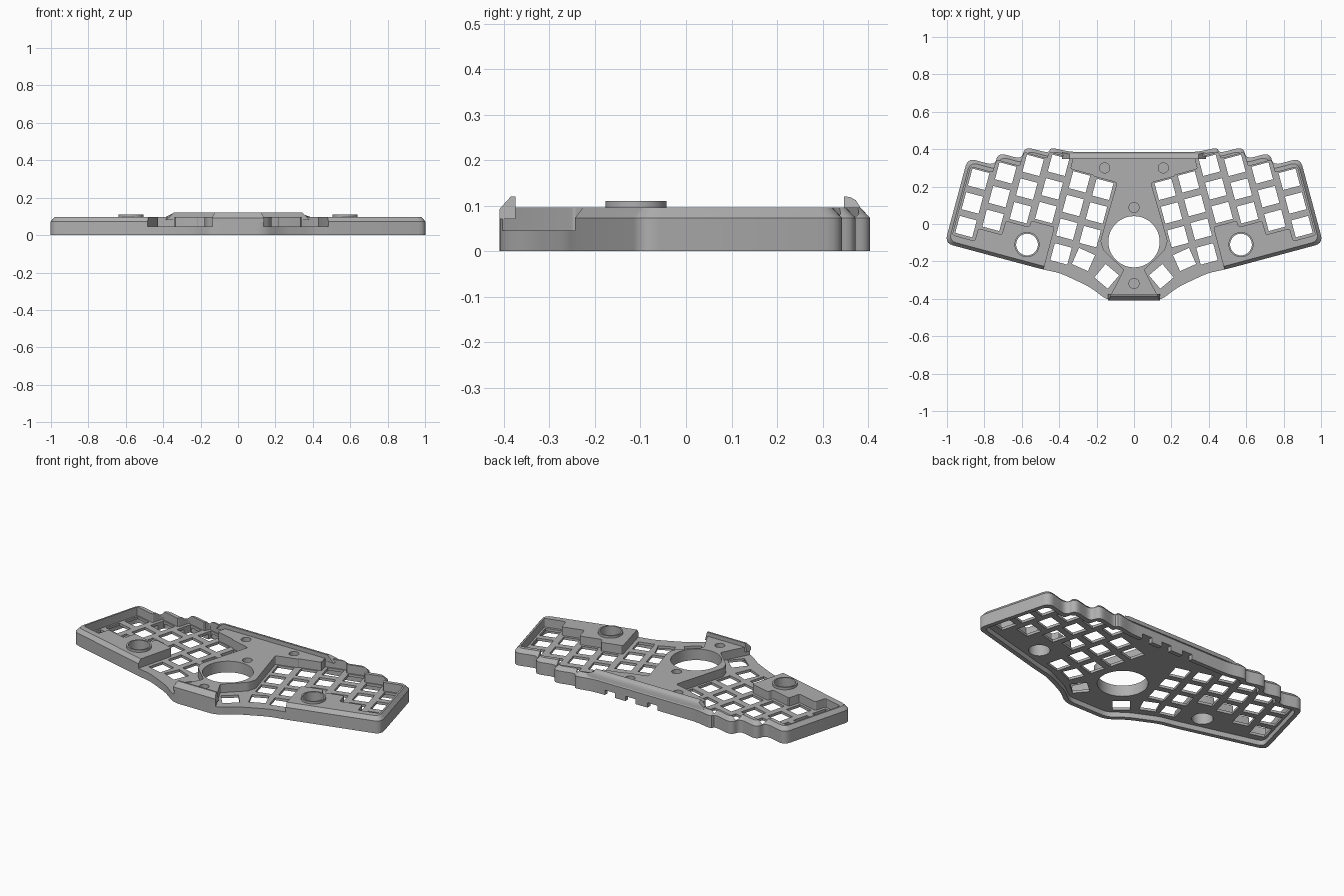
import bpy, bmesh
from math import cos, sin, radians, pi
from mathutils import Vector, Matrix

cube = bpy.data.objects.get("Cube")
if cube:
    bpy.data.objects.remove(cube)

TILT = radians(15)
PITCH, HOLE = 0.131, 0.047
FLOOR, DECK, LEDGE = 0.045, 0.096, 0.073
SIDES = (1, -1)

grey = bpy.data.materials.new("warm_grey_plastic")
grey.use_nodes = True
colour = (0.43, 0.43, 0.43, 1)
grey.diffuse_color = colour
grey.node_tree.nodes["Principled BSDF"].inputs["Base Color"].default_value = colour


def tilted(u, v):
    """Point in the tilted key grid of the left half."""
    return Vector((u * cos(TILT) - v * sin(TILT), u * sin(TILT) + v * cos(TILT)))


def rounded(points, reach, steps=5):
    """Replace each corner of a closed polygon by a short curve."""
    result = []
    for i, p in enumerate(points):
        a, b = points[i - 1] - p, points[(i + 1) % len(points)] - p
        start = p + a.normalized() * min(reach, 0.45 * a.length)
        end = p + b.normalized() * min(reach, 0.45 * b.length)
        for k in range(steps + 1):
            t = k / steps
            result.append(start * (1 - t) ** 2 + p * 2 * t * (1 - t) + end * t * t)
    return result


def inset(points, d):
    """Move every edge of a counter-clockwise polygon inwards."""
    result = []
    for i, p in enumerate(points):
        e1 = (p - points[i - 1]).normalized()
        e2 = (points[(i + 1) % len(points)] - p).normalized()
        n1, n2 = Vector((-e1.y, e1.x)), Vector((-e2.y, e2.x))
        result.append(p + (n1 + n2) * d / (1 + n1.dot(n2)))
    return result


def loft(bm, layers):
    """Closed solid through (points, z) layers with equal point counts."""
    rings = [[bm.verts.new((p[0], p[1], z)) for p in pts] for pts, z in layers]
    n = len(rings[0])
    bm.faces.new(rings[0][::-1])
    bm.faces.new(rings[-1])
    for low, high in zip(rings, rings[1:]):
        for i in range(n):
            j = (i + 1) % n
            bm.faces.new((low[i], low[j], high[j], high[i]))


def finish(name, bm):
    bmesh.ops.recalc_face_normals(bm, faces=bm.faces)
    mesh = bpy.data.meshes.new(name)
    bm.to_mesh(mesh)
    bm.free()
    mesh.materials.append(grey)
    obj = bpy.data.objects.new(name, mesh)
    bpy.context.collection.objects.link(obj)
    return obj


def activate(obj):
    bpy.ops.object.select_all(action='DESELECT')
    obj.select_set(True)
    bpy.context.view_layer.objects.active = obj


def cut(obj, cutter):
    activate(obj)
    mod = obj.modifiers.new("cut", 'BOOLEAN')
    mod.operation, mod.solver, mod.object = 'DIFFERENCE', 'EXACT', cutter
    bpy.ops.object.modifier_apply(modifier=mod.name)


def mirror_points(points):
    return [Vector((-p.x, p.y)) for p in reversed(points)]


def circle(x, y, r, n=48):
    return [Vector((x + r * cos(2 * pi * i / n), y + r * sin(2 * pi * i / n)))
            for i in range(n)]


# Key columns, inner to outer: centre u and v of the middle key
columns = [(0.209 + i * PITCH, v)
           for i, v in enumerate((0.005, 0.011, 0.068, 0.032, -0.045, -0.115))]

# Case outline: front curve, outer corner, stepped back, straight back edge
half = [Vector(p) for p in ((0.14, -0.41), (0.235, -0.337), (0.395, -0.262))]
half += [tilted(0.40, -0.361), tilted(0.95, -0.361), tilted(0.95, 0.11)]
for edge, outer, inner in ((0.80, 0.11, 0.18), (0.67, 0.18, 0.248), (0.538, 0.248, 0.28)):
    half += [tilted(edge, outer), tilted(edge, inner)]
half.append(Vector((0.34, 0.385)))
outline = half + mirror_points(half)
shell = rounded(outline, 0.045)
bm = bmesh.new()
loft(bm, [(shell, 0), (shell, LEDGE), (rounded(inset(outline, 0.018), 0.04), DECK)])
case = finish("case", bm)

# Underside hollow
bm = bmesh.new()
loft(bm, [(rounded(inset(outline, 0.026), 0.035), -0.05),
          (rounded(inset(outline, 0.026), 0.035), 0.03)])
hollow = finish("hollow_cutter", bm)

# Key wells: stepped along the columns, open to the front at the thumb keys
well = []
for u, v in columns[::-1]:
    right = min(u + PITCH / 2, 0.922)
    well += [tilted(right, v + 0.185), tilted(u - PITCH / 2 + 0.001, v + 0.185)]
well += [Vector(p) for p in ((0.18, -0.09), (0.165, -0.14), (0.055, -0.245),
                             (0.145, -0.42), (0.16, -0.5))]
well += [tilted(0.403, -0.5)]
for u, v in columns[2:]:
    well += [tilted(max(u - PITCH / 2, 0.403), v - 0.193),
             tilted(min(u + PITCH / 2 - 0.001, 0.922), v - 0.193)]
well = rounded(well, 0.012, 3)
bm = bmesh.new()
for pts in (well, mirror_points(well)):
    loft(bm, [(pts, FLOOR), (pts, 0.2)])
wells = finish("well_cutter", bm)

# Square key holes, knob holes and the large ball hole
keys = [(tilted(u, v + k * PITCH), TILT) for u, v in columns for k in (-1, 0, 1)]
keys += [(Vector((0.39, -0.16)), TILT), (Vector((0.27, -0.19)), radians(24)),
         (Vector((0.146, -0.28)), radians(40))]
bm = bmesh.new()
for centre, angle in keys:
    turn = Matrix.Rotation(angle, 2)
    square = [centre + turn @ Vector((a * HOLE, b * HOLE))
              for a, b in ((-1, -1), (1, -1), (1, 1), (-1, 1))]
    for pts in (square, mirror_points(square)):
        loft(bm, [(pts, -0.1), (pts, 0.3)])
for x, y, r in ((0, -0.095, 0.137), (0.572, -0.11, 0.058), (-0.572, -0.11, 0.058)):
    loft(bm, [(circle(x, y, r), -0.1), (circle(x, y, r), 0.3)])
# Blind screw recesses
for x, y in ((0.157, 0.30), (-0.157, 0.30), (0, 0.088), (0, -0.318)):
    loft(bm, [(circle(x, y, 0.027, 24), 0.07), (circle(x, y, 0.027, 24), 0.3)])
holes = finish("hole_cutter", bm)

# Port notches in the lower back wall
bm = bmesh.new()
for x in (0.23, 0.095, -0.05):
    box = [Vector(p) for p in ((x - 0.033, 0.34), (x + 0.033, 0.34),
                               (x + 0.033, 0.45), (x - 0.033, 0.45))]
    loft(bm, [(box, -0.05), (box, 0.029)])
notches = finish("notch_cutter", bm)

for cutter in (hollow, wells, holes, notches):
    cut(case, cutter)

# Raised collars around the knob holes
for side, label in zip(SIDES, ("left", "right")):
    bm = bmesh.new()
    ring = circle(side * 0.572, -0.11, 0.067)
    loft(bm, [(ring, DECK - 0.01), (ring, 0.11)])
    collar = finish(label + "_knob_collar", bm)
    cut(collar, holes)


def lip(name, profile, low, high):
    """Raised strip along x whose ends narrow from low to high."""
    bm = bmesh.new()
    ends = [[bm.verts.new((s * (high if z > 0.1 else low), y, z)) for y, z in profile]
            for s in SIDES]
    bm.faces.new(ends[0])
    bm.faces.new(ends[1][::-1])
    for i in range(len(profile)):
        j = (i + 1) % len(profile)
        bm.faces.new((ends[0][i], ends[1][i], ends[1][j], ends[0][j]))
    return finish(name, bm)


lip("back_ridge", [(0.347, 0.08), (0.347, 0.12), (0.36, 0.119), (0.373, 0.112),
                   (0.382, 0.098), (0.385, 0.08)], 0.385, 0.345)
lip("front_lip", [(-0.41, 0.07), (-0.41, 0.092), (-0.385, 0.12),
                  (-0.375, 0.12), (-0.375, 0.07)], 0.138, 0.125)

for cutter in (hollow, wells, holes, notches):
    bpy.data.objects.remove(cutter)
for obj in bpy.context.collection.objects:
    if obj.type == 'MESH' and obj.data.materials and obj.data.materials[0] == grey:
        activate(obj)
        bpy.ops.object.shade_smooth_by_angle(angle=radians(25))
